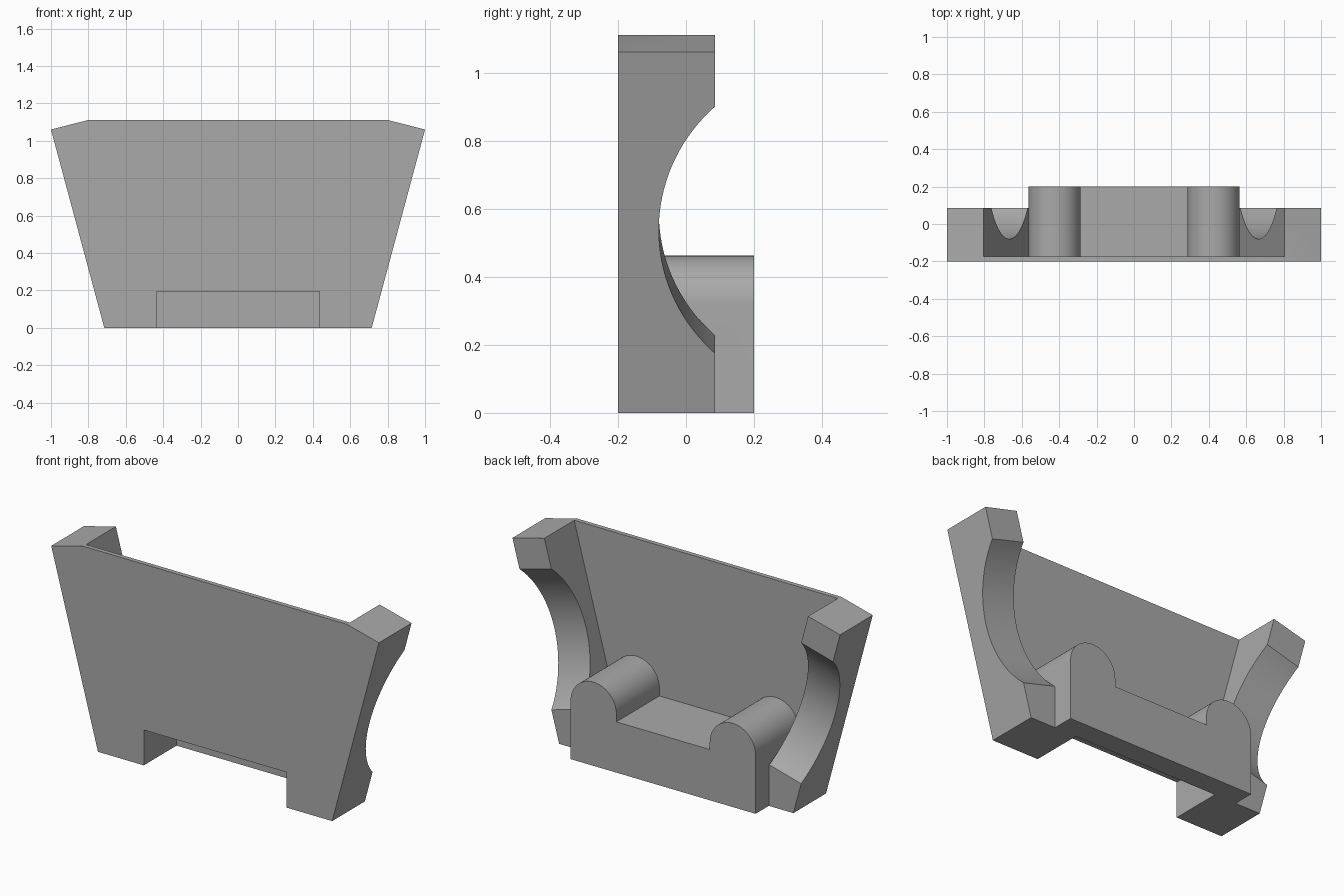
import bpy, bmesh, math
from mathutils import Vector

if "Cube" in bpy.data.objects:
    bpy.data.objects.remove(bpy.data.objects["Cube"])

grey = bpy.data.materials.new("plain grey")
grey.diffuse_color = (0.4, 0.4, 0.4, 1)
grey.use_nodes = True
grey.node_tree.nodes["Principled BSDF"].inputs["Base Color"].default_value = grey.diffuse_color


def add_object(name, bm):
    bmesh.ops.recalc_face_normals(bm, faces=bm.faces)
    mesh = bpy.data.meshes.new(name)
    bm.to_mesh(mesh)
    bm.free()
    mesh.materials.append(grey)
    ob = bpy.data.objects.new(name, mesh)
    bpy.context.collection.objects.link(ob)
    return ob


def prism(name, outline, y0, y1):
    """Extrude an x-z outline from y0 to y1."""
    bm = bmesh.new()
    face = bm.faces.new([bm.verts.new((x, y0, z)) for x, z in outline])
    out = bmesh.ops.extrude_face_region(bm, geom=[face])
    verts = [v for v in out["geom"] if isinstance(v, bmesh.types.BMVert)]
    bmesh.ops.translate(bm, verts=verts, vec=(0, y1 - y0, 0))
    return add_object(name, bm)


def rod(name, a, b, radius, segments=48):
    """Cylinder between two points."""
    a, b = Vector(a), Vector(b)
    bm = bmesh.new()
    bmesh.ops.create_cone(bm, cap_ends=True, segments=segments, radius1=radius,
                          radius2=radius, depth=(b - a).length)
    m = (b - a).to_track_quat('Z', 'Y').to_matrix().to_4x4()
    m.translation = (a + b) / 2
    bm.transform(m)
    return add_object(name, bm)


def combine(target, tool, operation):
    tool.hide_render = True
    mod = target.modifiers.new("combine", 'BOOLEAN')
    mod.operation, mod.solver, mod.object = operation, 'EXACT', tool
    bpy.context.view_layer.objects.active = target
    bpy.ops.object.modifier_apply(modifier=mod.name)
    bpy.data.objects.remove(tool)


# Thin front plate
body = prism("mounting_bracket", [(-0.715, 0), (0.715, 0), (1, 1.06), (0.805, 1.11),
                                  (-0.805, 1.11), (-1, 1.06)], -0.2, -0.175)

# Slanted side walls with a round scoop and two cross holes
tilt = math.atan2(0.285, 1.06)
for s in (-1, 1):
    wall = prism("side_wall", [(s * 0.715, 0), (s * 1, 1.06), (s * 0.805, 1.11),
                               (s * 0.507, 0)], -0.2, 0.085)
    normal = Vector((s * math.cos(tilt), 0, -math.sin(tilt)))
    for t, y, r, n in ((0.5566, 0.429, 0.509, 128), (0.989, 0, 0.036, 32),
                       (0.124, 0, 0.036, 32)):
        p = Vector((s * (0.715 + t * math.sin(tilt)), y, t * math.cos(tilt)))
        combine(wall, rod("wall_cutter", p - normal * 0.4, p + normal * 0.2, r, n),
                'DIFFERENCE')
    combine(body, wall, 'UNION')

# Rear block: two rounded bosses joined by a low shelf
outline = [(-0.565, 0), (0.565, 0)]
for cx in (0.425, -0.425):
    outline += [(cx + 0.14 * math.cos(math.pi * i / 32),
                 0.322 + 0.14 * math.sin(math.pi * i / 32)) for i in range(33)]
    outline.append((0.285 if cx > 0 else -0.285, 0.28))
# the second boss meets the shelf on its inner side, so reorder that corner
outline.insert(len(outline) - 34, outline.pop())
combine(body, prism("rear_block", outline, -0.19, 0.2), 'UNION')

# Front notch under the shelf, and the arch through the rear web
combine(body, prism("notch_cutter", [(-0.435, -0.1), (0.435, -0.1), (0.435, 0.195),
                                     (-0.435, 0.195)], -0.3, 0.085), 'DIFFERENCE')
combine(body, rod("arch_cutter", (0, 0, -0.2226), (0, 0.4, -0.2226), 0.3776, 128),
        'DIFFERENCE')

# Counterbored boss holes and small web holes
for s in (-1, 1):
    for x, z, r, y0, y1 in ((0.42, 0.318, 0.105, -0.3, 0.085),
                            (0.42, 0.318, 0.041, 0.0, 0.3),
                            (0.323, 0.098, 0.035, 0.0, 0.3)):
        combine(body, rod("hole_cutter", (s * x, y0, z), (s * x, y1, z), r),
                'DIFFERENCE')

bpy.ops.object.select_all(action='DESELECT')
body.select_set(True)
bpy.context.view_layer.objects.active = body
bpy.ops.object.shade_smooth_by_angle(angle=math.radians(25))
